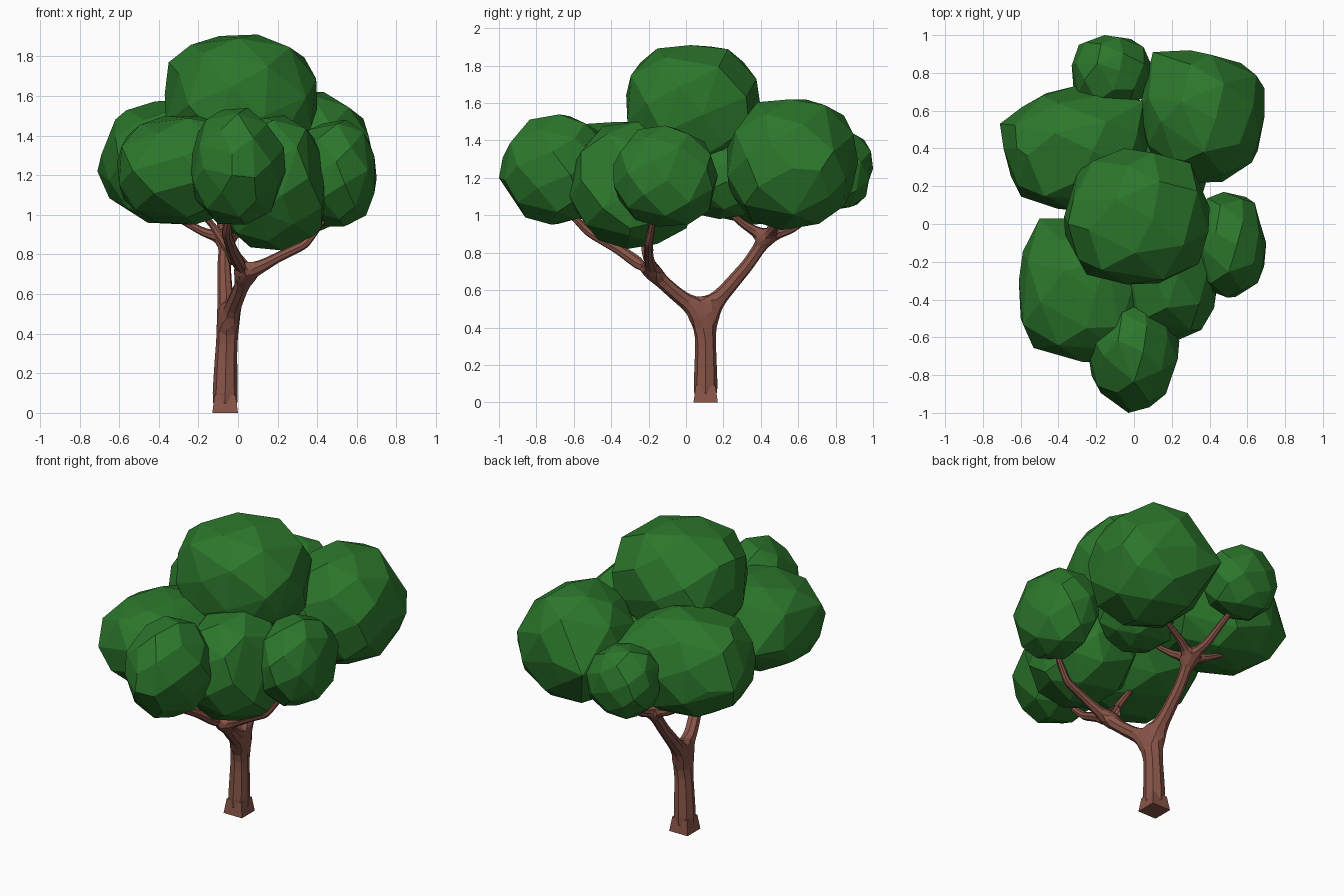
import bpy, bmesh, math, random
from mathutils import Vector

if "Cube" in bpy.data.objects:
    bpy.data.objects.remove(bpy.data.objects["Cube"])

random.seed(4)


def material(name, color):
    m = bpy.data.materials.new(name)
    m.diffuse_color = color
    m.use_nodes = True
    m.node_tree.nodes["Principled BSDF"].inputs["Base Color"].default_value = m.diffuse_color
    return m


leaf = material("leaf_green", (0.025, 0.185, 0.025, 1))
bark = material("bark_brown", (0.25, 0.09, 0.065, 1))


def add_object(name, mesh, mat):
    ob = bpy.data.objects.new(name, mesh)
    bpy.context.collection.objects.link(ob)
    mesh.materials.append(mat)
    return ob


# Faceted leaf clump: convex hull of jittered superellipsoid points, fitted to a
# box; power above 2 makes it boxier, extra points pull out single corners
def clump(name, lo, hi, power=2.4, extra=(), n=40):
    pts = []
    for i in range(n):
        z = 1 - 2 * (i + 0.5) / n
        a = i * 2.39996 + random.uniform(-0.15, 0.15)
        r = math.sqrt(1 - z * z)
        p = Vector((r * math.cos(a), r * math.sin(a), z))
        p /= sum(abs(c) ** power for c in p) ** (1 / power)
        pts.append(p * random.uniform(0.97, 1.03))
    mn = [min(p[k] for p in pts) for k in range(3)]
    mx = [max(p[k] for p in pts) for k in range(3)]
    bm = bmesh.new()
    for p in pts:
        bm.verts.new([lo[k] + (p[k] - mn[k]) / (mx[k] - mn[k]) * (hi[k] - lo[k])
                      for k in range(3)])
    for p in extra:
        bm.verts.new(p)
    bmesh.ops.convex_hull(bm, input=bm.verts)
    loose = [v for v in bm.verts if not v.link_faces]
    bmesh.ops.delete(bm, geom=loose, context='VERTS')
    bmesh.ops.dissolve_limit(bm, angle_limit=math.radians(9),
                             verts=bm.verts, edges=bm.edges)
    bmesh.ops.recalc_face_normals(bm, faces=bm.faces)
    me = bpy.data.meshes.new(name)
    bm.to_mesh(me)
    bm.free()
    add_object(name, me, leaf)


# Canopy
clump("crown_top", (-0.37, -0.32, 1.2), (0.40, 0.40, 1.91), 2.5,
      [(-0.35, 0.0, 1.77), (0.36, 0.05, 1.75)])
clump("crown_back_right", (0.03, 0.22, 0.92), (0.69, 0.92, 1.62), 2.3,
      [(0.69, 0.72, 1.24), (0.1, 0.91, 1.25)])
clump("crown_back_tip", (-0.33, 0.61, 1.03), (0.09, 1.0, 1.46))
clump("crown_back_left", (-0.69, 0.07, 0.95), (0.08, 0.73, 1.58), 2.3,
      [(-0.71, 0.53, 1.22), (-0.62, 0.4, 1.48), (0.05, 0.65, 1.35)])
clump("crown_front_left", (-0.61, -0.73, 0.95), (0.07, 0.03, 1.5), 2.3,
      [(-0.5, 0.03, 1.2)])
clump("crown_front_tip", (-0.25, -0.98, 0.95), (0.24, -0.39, 1.54), 2.0,
      [(-0.03, -1.0, 1.2)])
clump("crown_front_middle", (-0.12, -0.62, 0.82), (0.45, 0.08, 1.5), 2.3,
      [(0.42, -0.3, 0.93)])
clump("crown_right", (0.29, -0.39, 0.94), (0.70, 0.17, 1.48), 2.2)
clump("crown_centre", (-0.1, -0.02, 0.98), (0.38, 0.44, 1.42), 2.2)

# Trunk and branches: skeleton nodes (x, y, z, radius), each path grown from a node
nodes, edges = [], []


def grow(start, *path):
    for p in path:
        nodes.append(p)
        if start is not None:
            edges.append((start, len(nodes) - 1))
        start = len(nodes) - 1
    return start


fork = grow(None, (-0.065, 0.105, 0.0, 0.066), (-0.065, 0.105, 0.1, 0.064),
            (-0.06, 0.105, 0.30, 0.056), (-0.05, 0.10, 0.475, 0.06))
front = grow(fork, (-0.015, -0.03, 0.56, 0.04), (0.04, -0.18, 0.69, 0.038))
grow(front, (-0.03, -0.36, 0.82, 0.029), (-0.06, -0.52, 0.91, 0.025), (-0.04, -0.62, 1.01, 0.016))
grow(front, (0.19, -0.20, 0.78, 0.026), (0.34, -0.20, 0.85, 0.022), (0.45, -0.17, 1.0, 0.014))
grow(front, (-0.06, -0.22, 0.84, 0.024), (-0.13, -0.21, 0.95, 0.018), (-0.18, -0.24, 1.0, 0.014))
back = grow(fork, (-0.065, 0.21, 0.595, 0.04), (-0.07, 0.33, 0.735, 0.034), (-0.065, 0.43, 0.88, 0.034))
grow(back, (-0.08, 0.57, 0.93, 0.024), (-0.11, 0.80, 1.10, 0.013))
grow(back, (-0.17, 0.45, 0.91, 0.022), (-0.32, 0.46, 0.99, 0.014))
grow(back, (0.05, 0.48, 0.94, 0.022), (0.2, 0.52, 1.0, 0.014))
grow(back, (-0.04, 0.31, 0.95, 0.022), (0.0, 0.2, 1.04, 0.014))

me = bpy.data.meshes.new("trunk_and_branches")
me.from_pydata([n[:3] for n in nodes], edges, [])
trunk = add_object("trunk_and_branches", me, bark)
skin = trunk.modifiers.new("Skin", 'SKIN')
skin.branch_smoothing = 0.3
for i, n in enumerate(nodes):
    v = me.skin_vertices[0].data[i]
    v.radius = (n[3] * 1.08, n[3] * 1.08)
    v.use_root = i == 0
sub = trunk.modifiers.new("Subdivision", 'SUBSURF')
sub.levels = sub.render_levels = 1

# Square flared foot
bpy.ops.mesh.primitive_cone_add(vertices=4, radius1=0.092, radius2=0.074, depth=0.09,
                                location=(-0.065, 0.105, 0.045),
                                rotation=(0, 0, math.pi / 4))
foot = bpy.context.object
foot.name = "trunk_foot"
foot.data.materials.append(bark)
